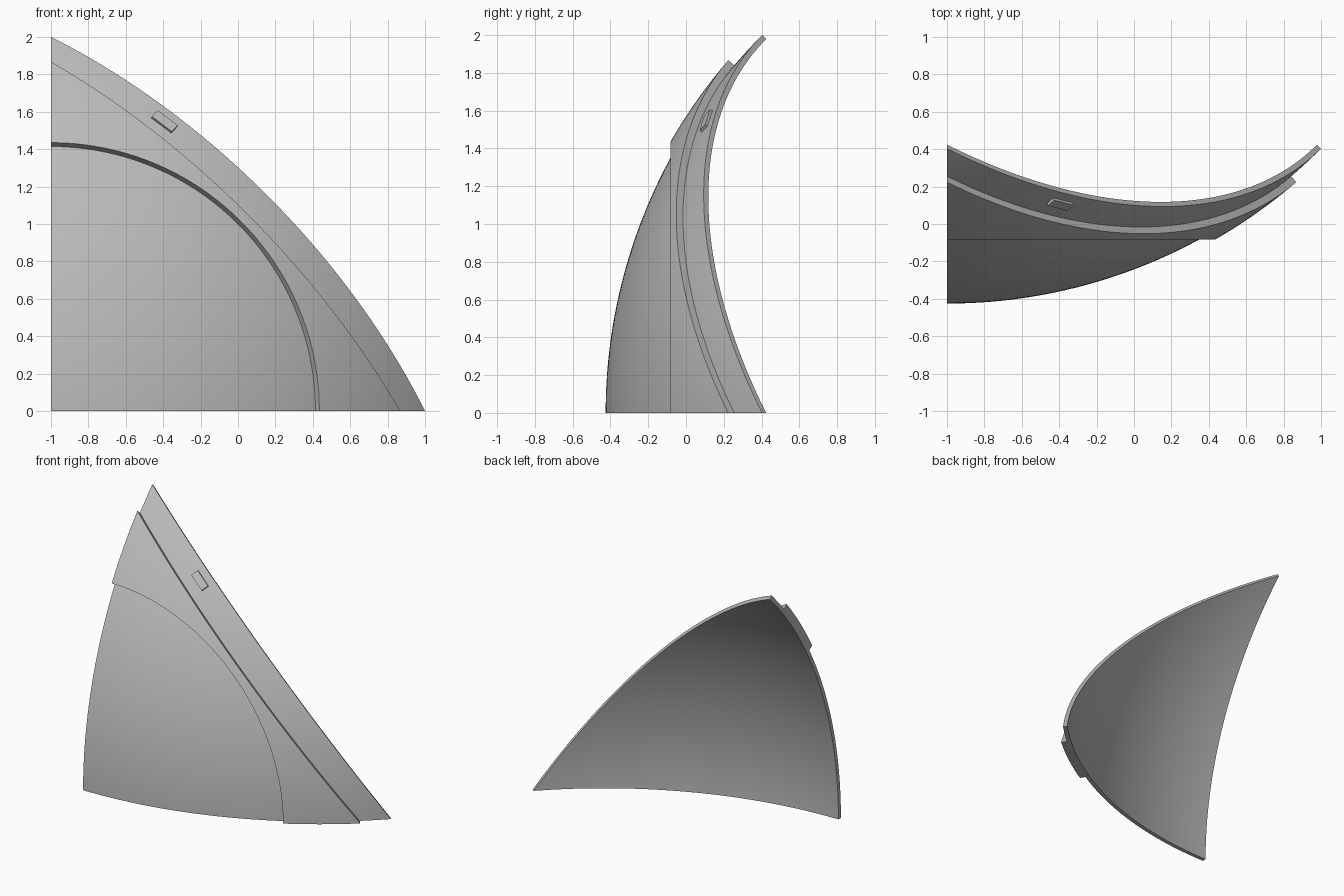
import bpy, bmesh
from math import sin, cos, atan, pi, radians, sqrt
from mathutils import Vector, Matrix

cube = bpy.data.objects.get("Cube")
if cube:
    bpy.data.objects.remove(cube, do_unlink=True)

SHELL_R = 2 * sqrt(2)      # outer radius of the thin shell
SHELL_IN = SHELL_R - 0.03
PANEL_R = 2.87             # outer radius of the raised panel
CENTRE = Vector((-1, 2.403, 0))   # centre of the sphere

grey = bpy.data.materials.new("neutral grey")
grey.use_nodes = True
colour = (0.5, 0.5, 0.5, 1)
grey.diffuse_color = colour
grey.node_tree.nodes["Principled BSDF"].inputs["Base Color"].default_value = colour


def finish(name, bm):
    """Turn a bmesh into a smooth grey object placed on the sphere centre."""
    bmesh.ops.recalc_face_normals(bm, faces=bm.faces)
    mesh = bpy.data.meshes.new(name)
    bm.to_mesh(mesh)
    bm.free()
    mesh.materials.append(grey)
    obj = bpy.data.objects.new(name, mesh)
    obj.location = CENTRE
    bpy.context.collection.objects.link(obj)
    bpy.ops.object.select_all(action='DESELECT')
    obj.select_set(True)
    bpy.context.view_layer.objects.active = obj
    bpy.ops.object.shade_smooth_by_angle(angle=radians(30))
    return obj


def direction(theta, phi):
    """Unit vector at angle theta from the front axis, turned by phi."""
    return Vector((sin(theta) * cos(phi), -cos(theta), sin(theta) * sin(phi)))


def spherical_patch(name, r_out, r_in, start, slope, around=96, along=48):
    """Quarter patch from a start angle out to a slanted plane through the centre."""
    bm = bmesh.new()
    rows = []
    for i in range(around + 1):
        phi = i / around * pi / 2
        end = atan(slope / (cos(phi) + sin(phi)))
        rows.append([bm.verts.new(r_out * direction(start + (end - start) * j / along, phi))
                     for j in range(along + 1)])
    for a, b in zip(rows, rows[1:]):
        for j in range(along):
            bm.faces.new((a[j], a[j + 1], b[j + 1], b[j]))
    bmesh.ops.remove_doubles(bm, verts=bm.verts, dist=1e-5)
    # radial thickness
    ext = bmesh.ops.extrude_face_region(bm, geom=bm.faces[:], use_keep_orig=True)
    inner = [g for g in ext["geom"] if isinstance(g, bmesh.types.BMVert)]
    bmesh.ops.scale(bm, vec=(r_in / r_out,) * 3, verts=inner)
    return finish(name, bm)


# Thin curved triangular shell
spherical_patch("shell", SHELL_R, SHELL_IN, 0, 1)

# Raised panel with a round opening
spherical_patch("raised_panel", PANEL_R, SHELL_R - 0.002, radians(30), 0.857)

# Small tab lying on the shell, parallel to the slanted rim
up = Vector((0.605, -2.29, 1.542)).normalized()
along = Vector((1, 1, 1)).cross(up).normalized()
side = up.cross(along)
frame = Matrix((along, side, up)).transposed().to_4x4()
frame.translation = up * SHELL_R
bm = bmesh.new()
bmesh.ops.create_cube(bm, size=1, matrix=frame @ Matrix.Diagonal((0.135, 0.055, 0.03, 1)))
finish("small_tab", bm)
